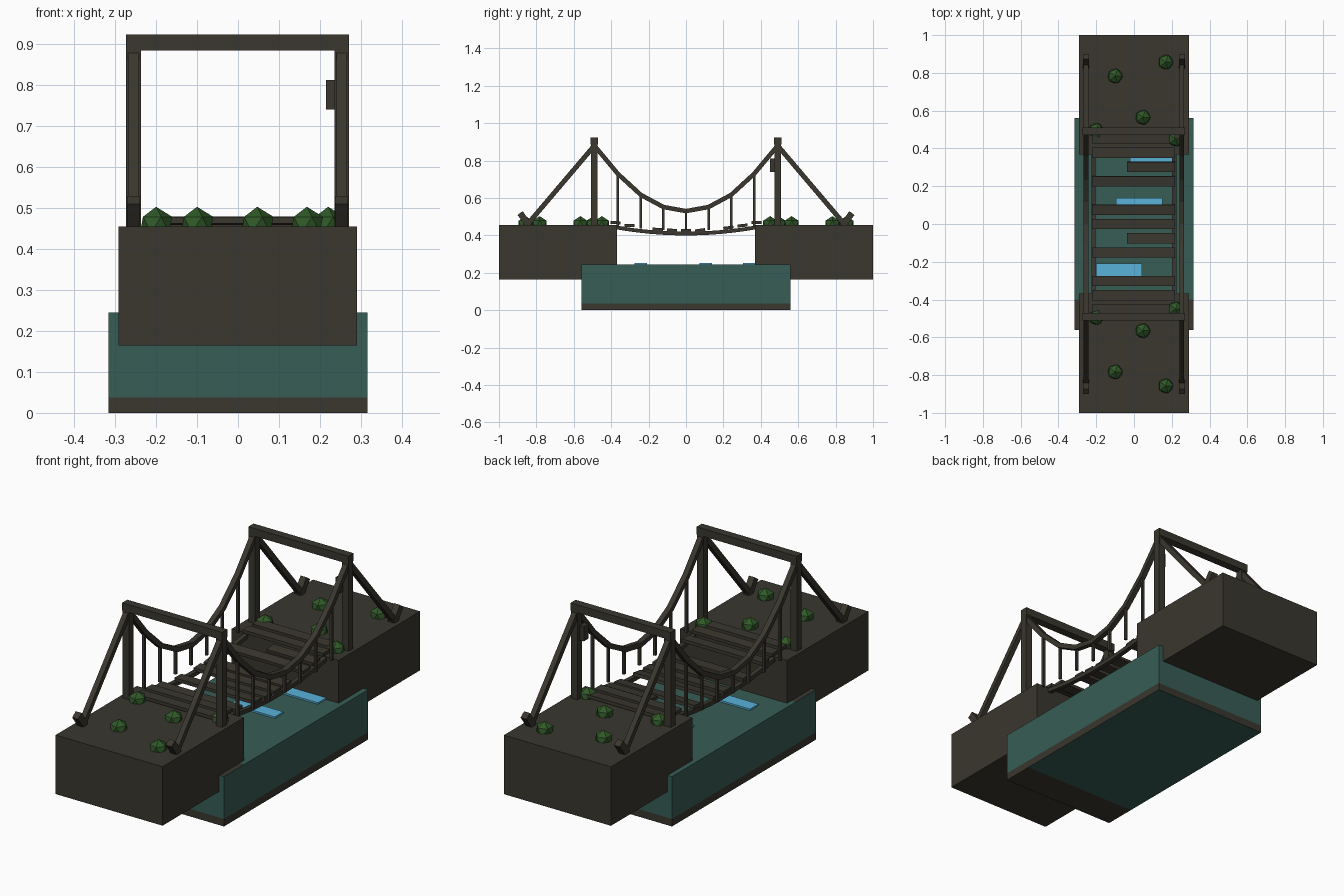
import bpy, bmesh, math, random
from mathutils import Vector, Matrix

if "Cube" in bpy.data.objects:
    bpy.data.objects.remove(bpy.data.objects["Cube"])

random.seed(4)


def material(name, rgb):
    m = bpy.data.materials.new(name)
    m.diffuse_color = (*rgb, 1)
    m.use_nodes = True
    m.node_tree.nodes["Principled BSDF"].inputs["Base Color"].default_value = m.diffuse_color
    return m


BROWN = material("dark brown", (0.042, 0.038, 0.028))
TEAL = material("deep teal", (0.039, 0.109, 0.091))
GREEN = material("bush green", (0.030, 0.098, 0.021))
BLUE = material("light blue", (0.098, 0.445, 0.700))


def finish(name, bm, *mats):
    me = bpy.data.meshes.new(name)
    bm.to_mesh(me)
    bm.free()
    for m in mats:
        me.materials.append(m)
    ob = bpy.data.objects.new(name, me)
    bpy.context.collection.objects.link(ob)
    return ob


def add_box(bm, center, size, rot=Matrix()):
    mat = Matrix.Translation(center) @ rot @ Matrix.Diagonal((*size, 1))
    bmesh.ops.create_cube(bm, size=1, matrix=mat)


def box(name, lo, hi, mat):
    lo, hi = Vector(lo), Vector(hi)
    bm = bmesh.new()
    add_box(bm, (lo + hi) / 2, hi - lo)
    return finish(name, bm, mat)


def sweep_rope(name, x, pts, wx, t):
    """Rectangular rope swept along mitred points in the yz plane."""
    bm = bmesh.new()
    rings = []
    pts = [Vector(p) for p in pts]
    for i, p in enumerate(pts):
        d = (pts[min(i + 1, len(pts) - 1)] - pts[max(i - 1, 0)]).normalized()
        n = Vector((-d.y, d.x)) * t / 2
        rings.append([bm.verts.new((x + sx * wx / 2, p.x + s * n.x, p.y + s * n.y))
                      for sx, s in ((-1, -1), (1, -1), (1, 1), (-1, 1))])
    for a, b in zip(rings, rings[1:]):
        for k in range(4):
            bm.faces.new((a[k], a[(k + 1) % 4], b[(k + 1) % 4], b[k]))
    bm.faces.new(rings[0])
    bm.faces.new(rings[-1])
    bmesh.ops.recalc_face_normals(bm, faces=bm.faces)
    return finish(name, bm, BROWN)


# River block: brown bed band, brown strip on the front end, teal elsewhere
bm = bmesh.new()
add_box(bm, (0, 0, 0.1225), (0.632, 1.12, 0.245))
for co, no in (((0, 0, 0.037), (0, 0, 1)), ((0, -0.4, 0), (0, 1, 0))):
    bmesh.ops.bisect_plane(bm, geom=bm.verts[:] + bm.edges[:] + bm.faces[:],
                           plane_co=co, plane_no=no)
bm.normal_update()
for f in bm.faces:
    c = f.calc_center_median()
    if abs(f.normal.z) > 0.5:
        f.material_index = 0 if c.y < -0.4 else 1
    else:
        f.material_index = 0 if c.z < 0.037 else 1
finish("river", bm, BROWN, TEAL)

# Light ripples on the water
for x, y in ((0.1, 0.337), (0.028, 0.105), (-0.08, -0.242)):
    box("ripple", (x - 0.122, y - 0.033, 0.244), (x + 0.122, y + 0.033, 0.253), BLUE)

# Main suspension cable half profile (y, z)
sag = [(0.49, 0.88), (0.365, 0.73), (0.242, 0.617), (0.121, 0.552), (0, 0.53)]
profile = [(-y, z) for y, z in sag] + [(y, z) for y, z in sag[-2::-1]]

for s in (-1, 1):
    # Cliff
    y0, y1 = sorted((s * 0.368, s * 1.0))
    box("cliff", (-0.292, y0, 0.165), (0.29, y1, 0.455), BROWN)

    # Tower gate
    y = s * 0.49
    for px in (-0.255, 0.253):
        box("tower_post", (px - 0.018, y - 0.018, 0.45), (px + 0.018, y + 0.018, 0.89), BROWN)
    box("tower_beam", (-0.273, y - 0.02, 0.885), (0.271, y + 0.02, 0.923), BROWN)

    # Bushes
    for bx, by in ((0.168, 0.857), (-0.1, 0.783), (0.047, 0.565), (-0.2, 0.495), (0.22, 0.45)):
        bm = bmesh.new()
        bmesh.ops.create_icosphere(bm, subdivisions=1, radius=0.044,
                                   matrix=Matrix.Translation((bx, s * by, 0.459)))
        finish("bush", bm, GREEN)

    # Backstay cables and leaning anchor pegs
    for x in (-0.255, 0.253):
        sweep_rope("backstay", x, [(s * 0.49, 0.88), (s * 0.84, 0.468)], 0.026, 0.026)
        bm = bmesh.new()
        add_box(bm, (x, s * 0.862, 0.485), (0.032, 0.034, 0.085),
                Matrix.Rotation(-s * math.radians(36), 4, 'X'))
        finish("anchor_peg", bm, BROWN)

for x in (-0.255, 0.253):
    # Main cable and hangers
    sweep_rope("main_cable", x, profile, 0.026, 0.024)
    for y, z in profile[1:-1]:
        low = 0.428 + 0.02 * (y / 0.365) ** 2
        box("hanger", (x - 0.006, y - 0.006, low), (x + 0.006, y + 0.006, z), BROWN)

# Deck ropes under the planks
for x in (-0.215, 0.213):
    pts = [(y, 0.41 + 0.033 * (y / 0.375) ** 2) for y in (i * 0.0625 for i in range(-6, 7))]
    sweep_rope("deck_rope", x, pts, 0.022, 0.02)

# Planks with two missing and two broken
for i in range(-6, 7):
    if i in (-3, 2):
        continue
    y = i * 0.0755
    z = min(0.426 + 0.042 * (y / 0.378) ** 2, 0.47)
    x0 = -0.037 if i in (-1, 4) else -0.222
    tilt = math.radians(random.uniform(-3, 9))
    bm = bmesh.new()
    add_box(bm, ((x0 + 0.216) / 2, y, z), (0.216 - x0, 0.054, 0.016),
            Matrix.Rotation(tilt, 4, 'X'))
    finish("plank", bm, BROWN)

# Small block hung on the back tower
box("lantern_block", (0.215, 0.45, 0.74), (0.24, 0.487, 0.812), BROWN)
